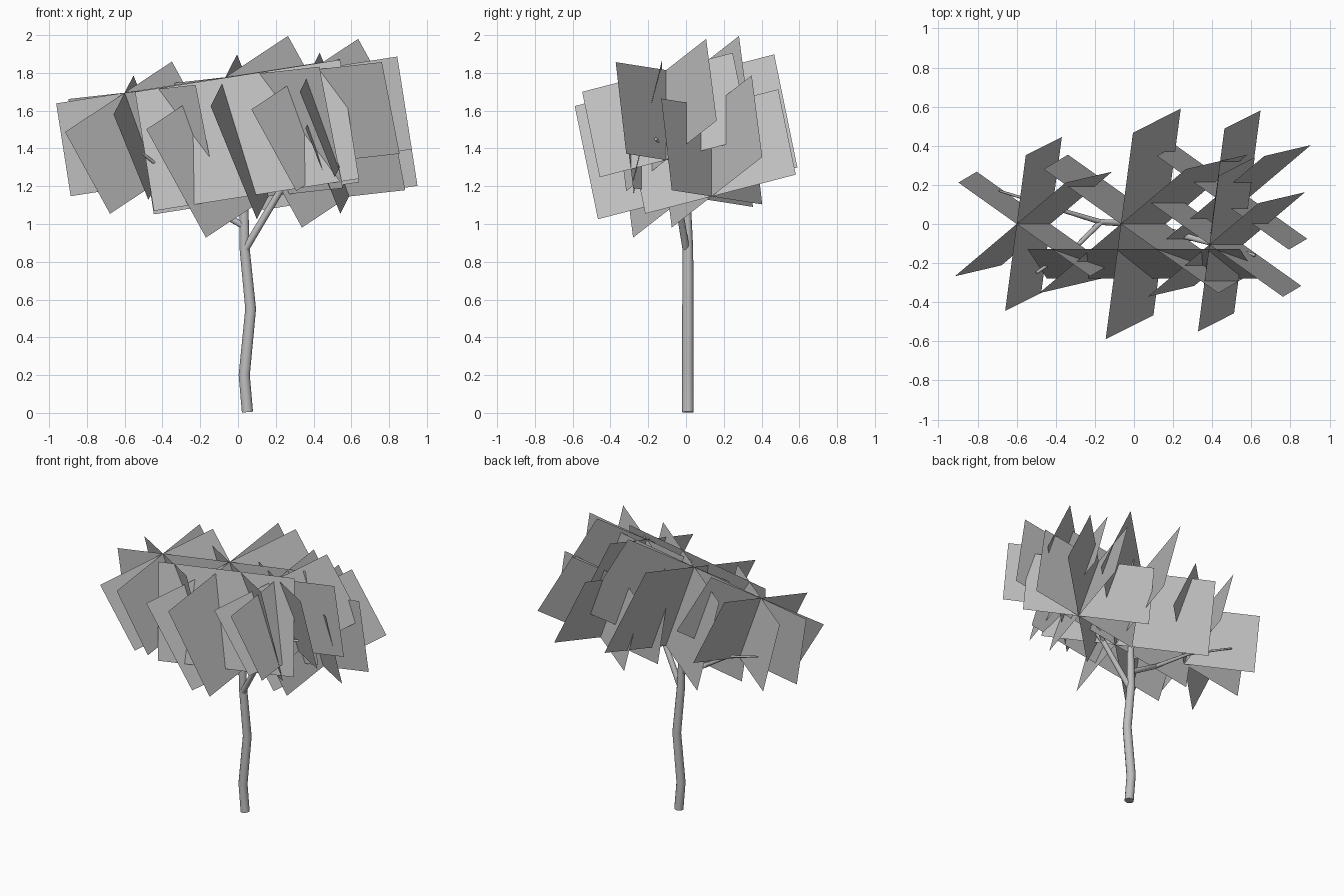
import bpy
import bmesh
import math
from mathutils import Vector

cube = bpy.data.objects.get("Cube")
if cube:
    bpy.data.objects.remove(cube, do_unlink=True)

GREY = (0.52, 0.52, 0.52, 1.0)
grey = bpy.data.materials.new("pale_grey")
grey.use_nodes = True
grey.diffuse_color = GREY
grey.node_tree.nodes["Principled BSDF"].inputs["Base Color"].default_value = GREY

# Leaf clumps share one leaning axis; cards spin round it
AXIS = Vector((-0.34, 0, 0.94)).normalized()
SIDE = Vector((AXIS.z, 0, -AXIS.x))
BACK = Vector((0, 1, 0))
SKEW = math.radians(11)
SPINS = (0, -36, -102, -144)


def add_card(bm, pivot, across, down, near, far):
    """One flat leaf card hanging from a point on its top edge."""
    a, b = pivot - across * near, pivot + across * far
    bm.faces.new([bm.verts.new(p) for p in (a, a + down, b + down, b)])


def finish(bm, name):
    mesh = bpy.data.meshes.new(name)
    bm.to_mesh(mesh)
    bm.free()
    mesh.materials.append(grey)
    obj = bpy.data.objects.new(name, mesh)
    bpy.context.collection.objects.link(obj)
    return obj


def leaf_clump(name, pivot, scale):
    bm = bmesh.new()
    for spin in SPINS:
        t = math.radians(spin)
        out = SIDE * math.cos(t) + BACK * math.sin(t)
        across = out * math.cos(SKEW) - AXIS * math.sin(SKEW)
        down = -(AXIS * math.cos(SKEW) + out * math.sin(SKEW))
        add_card(bm, Vector(pivot), across, down * 0.497 * scale,
                 0.367 * scale, 0.463 * scale)
    return finish(bm, name)


leaf_clump("leaf_clump_right", (-0.6, 0, 1.695), 1)
leaf_clump("leaf_clump_middle", (-0.067, 0, 1.777), 1.325)
leaf_clump("leaf_clump_left_front", (0.386, -0.105, 1.815), 1)
leaf_clump("leaf_clump_left_back", (0.416, 0.136, 1.622), 1)

# Single broad card leaning out at the front
bm = bmesh.new()
add_card(bm, Vector((0, -0.127, 1.785)), Vector((0.988, 0, 0.155)),
         Vector((0.1, -0.152, -0.63)), 0.552, 0.547)
finish(bm, "front_leaf_card")


def limb(name, points):
    """Tapered tube through (x, y, z, radius) points."""
    curve = bpy.data.curves.new(name, "CURVE")
    curve.dimensions = "3D"
    curve.bevel_depth = 1
    curve.bevel_resolution = 3
    curve.use_fill_caps = True
    spline = curve.splines.new("POLY")
    spline.points.add(len(points) - 1)
    for p, (x, y, z, r) in zip(spline.points, points):
        p.co = (x, y, z, 1)
        p.radius = r
    curve.materials.append(grey)
    obj = bpy.data.objects.new(name, curve)
    bpy.context.collection.objects.link(obj)
    bpy.ops.object.select_all(action="DESELECT")
    obj.select_set(True)
    bpy.context.view_layer.objects.active = obj
    bpy.ops.object.convert(target="MESH")
    bpy.ops.object.shade_smooth_by_angle(angle=math.radians(50))


# Trunk, branches and twigs
limb("trunk", [(0.05, 0.01, 0.004, 0.031), (0.033, 0.01, 0.2, 0.031),
               (0.067, 0.01, 0.55, 0.03), (0.035, 0.01, 0.87, 0.028),
               (0.03, 0.0, 1.15, 0.024), (0.0, 0.02, 1.45, 0.012)])
limb("left_branch", [(0.04, 0.0, 0.87, 0.02), (0.22, -0.05, 1.17, 0.018),
                     (0.4, -0.1, 1.38, 0.012), (0.62, -0.16, 1.45, 0.008)])
limb("left_twig", [(0.22, -0.05, 1.17, 0.014), (0.4, 0.06, 1.28, 0.007)])
limb("right_branch", [(0.03, 0.0, 0.99, 0.018), (-0.17, 0.01, 1.1, 0.016),
                      (-0.28, -0.1, 1.19, 0.012), (-0.5, -0.25, 1.37, 0.008)])
limb("right_twig", [(-0.17, 0.01, 1.1, 0.014), (-0.4, 0.08, 1.25, 0.01),
                    (-0.69, 0.17, 1.36, 0.006)])
